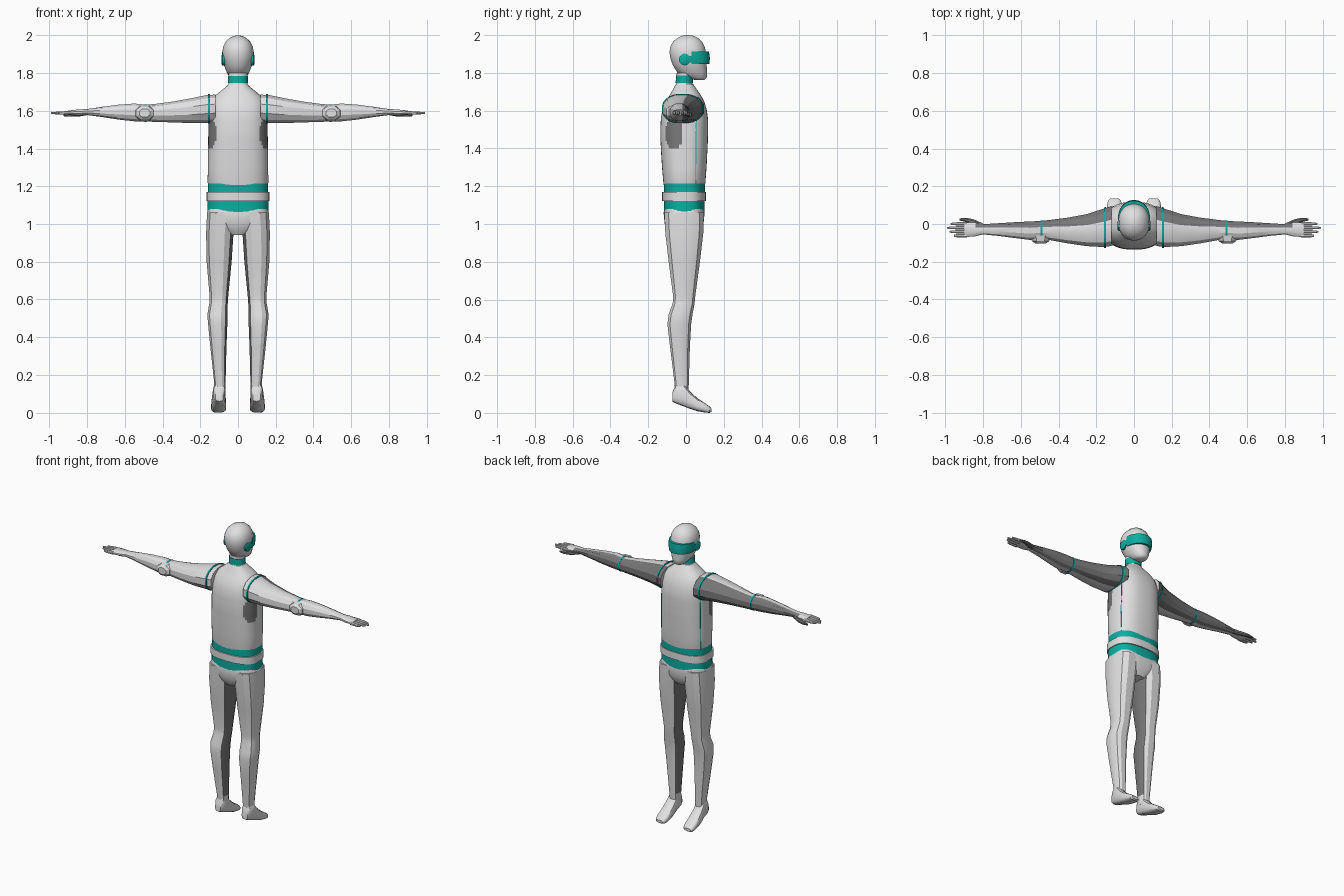
import bpy, bmesh, math


def material(name, rgb):
    m = bpy.data.materials.new(name)
    m.diffuse_color = (*rgb, 1)
    return m


GREY = material("light grey", (0.75, 0.75, 0.75))
TEAL = material("teal", (0.004, 0.42, 0.36))
DARK = material("dark grey", (0.19, 0.19, 0.19))


def finish(name, bm, mats, mirror, angle):
    bmesh.ops.recalc_face_normals(bm, faces=bm.faces[:])
    me = bpy.data.meshes.new(name)
    bm.to_mesh(me)
    bm.free()
    for m in mats:
        me.materials.append(m)
    ob = bpy.data.objects.new(name, me)
    bpy.context.collection.objects.link(ob)
    if mirror:
        ob.modifiers.new("mirror", 'MIRROR').use_mirror_merge = False
    bpy.ops.object.select_all(action='DESELECT')
    ob.select_set(True)
    bpy.context.view_layer.objects.active = ob
    bpy.ops.object.shade_smooth_by_angle(angle=math.radians(angle))
    return ob


def loft(name, axis, sections, n=16, power=2.3, mats=(GREY,), mirror=False,
         angle=35, rule=None, clamp_y=None):
    """Skin rounded sections (position, a_min, a_max, b_min, b_max) along an axis."""
    bm = bmesh.new()
    rings = []
    for p, a0, a1, b0, b1 in sections:
        ring = []
        for i in range(n):
            t = 2 * math.pi * (i + 0.5) / n
            c, s = math.cos(t), math.sin(t)
            a = (a0 + a1) / 2 + (a1 - a0) / 2 * math.copysign(abs(c) ** (2 / power), c)
            b = (b0 + b1) / 2 + (b1 - b0) / 2 * math.copysign(abs(s) ** (2 / power), s)
            co = {'x': (p, a, b), 'y': (a, p, b), 'z': (a, b, p)}[axis]
            if clamp_y is not None:
                co = (co[0], max(co[1], clamp_y), co[2])
            ring.append(bm.verts.new(co))
        rings.append(ring)
    for r0, r1 in zip(rings, rings[1:]):
        for i in range(n):
            j = (i + 1) % n
            f = bm.faces.new((r0[i], r0[j], r1[j], r1[i]))
            if rule:
                t = 2 * math.pi * (i + 1) / n
                f.material_index = rule(f.calc_center_median(), math.cos(t), math.sin(t))
    bm.faces.new(rings[0])
    bm.faces.new(rings[-1])
    return finish(name, bm, mats, mirror, angle)


def sym(rows):
    """Rows of (z, half width, y_min, y_max) as centred sections."""
    return [(z, -h, h, y0, y1) for z, h, y0, y1 in rows]


# Head and neck
loft("head", 'z', sym([
    (1.763, .028, .045, .098), (1.775, .042, .0, .11), (1.80, .059, -.045, .112),
    (1.84, .074, -.07, .11), (1.875, .082, -.083, .112), (1.91, .084, -.088, .106),
    (1.94, .079, -.083, .099), (1.965, .067, -.069, .086), (1.985, .046, -.046, .064),
    (1.996, .024, -.022, .04), (2.0, .006, -.004, .02)]), n=28, power=2.15, angle=50)
loft("neck", 'z', sym([(1.69, .065, -.065, .045), (1.735, .05, -.052, .034),
                       (1.80, .052, -.05, .034)]), n=24, power=2)
loft("neck_band", 'z', sym([(1.747, .053, -.055, .037), (1.785, .053, -.054, .037)]),
     n=24, power=2, mats=(TEAL,))

# Visor with round ear discs and a narrow strap between them
loft("visor", 'z', sym([(1.846, .08, -.08, .124), (1.878, .086, -.09, .127),
                        (1.912, .086, -.09, .122)]),
     n=40, power=2.2, mats=(TEAL,), clamp_y=.03)
loft("visor_strap", 'z', sym([(1.855, .082, -.08, .115), (1.89, .086, -.08, .115)]),
     n=40, power=2.2, mats=(TEAL,), clamp_y=-.005)
loft("ear_disc", 'x', [(.07, -.037, .023, 1.84, 1.902), (.083, -.037, .023, 1.84, 1.902),
                       (.087, -.03, .016, 1.847, 1.895)],
     n=20, power=2, mats=(TEAL,), mirror=True)


# Torso with dark recess patches below the armpits
def armpit(c, u, v):
    e = ((c.y + .065) / .047) ** 2 + ((c.z - 1.48) / .085) ** 2
    return 1 if e < 1 and abs(c.x) > .09 else 0


loft("torso", 'z', sym([
    (1.20, .155, -.117, .10), (1.22, .161, -.12, .103), (1.30, .16, -.127, .109),
    (1.38, .159, -.132, .113), (1.40, .159, -.133, .114), (1.42, .158, -.134, .115),
    (1.44, .158, -.135, .116), (1.46, .158, -.136, .116), (1.48, .157, -.136, .117),
    (1.50, .157, -.136, .117), (1.52, .156, -.135, .117), (1.54, .156, -.134, .117),
    (1.56, .155, -.133, .116), (1.61, .152, -.124, .109), (1.65, .142, -.108, .096),
    (1.68, .122, -.088, .08), (1.705, .092, -.073, .063), (1.73, .06, -.06, .045),
    (1.742, .05, -.053, .037)]), n=64, power=2.5, mats=(GREY, DARK), rule=armpit)
loft("side_seam", 'z', [(1.21, .13, .1475, .046, .052), (1.38, .13, .149, .05, .056),
                        (1.56, .13, .1455, .05, .056)],
     n=4, power=8, mats=(TEAL,), mirror=True)

# Waist bands
for name, z0, z1, h, y0, y1, m in (
        ("upper_waist_band", 1.165, 1.215, .160, -.118, .101, TEAL),
        ("waist_belt", 1.122, 1.170, .167, -.127, .106, GREY),
        ("lower_waist_band", 1.06, 1.124, .162, -.118, .099, TEAL)):
    loft(name, 'z', sym([(z0, h, y0, y1), (z1, h, y0, y1)]), n=40, power=2.6, mats=(m,))


# Hips and legs, dark along the inner thigh and calf
def inner_leg(c, u, v):
    return 1 if u < -.8 and .25 < c.z < 1.0 else 0


loft("hips", 'z', sym([(1.08, .158, -.114, .095), (1.06, .164, -.119, .099),
                       (1.0, .14, -.113, .093), (.965, .09, -.1, .08),
                       (.942, .05, -.085, .065)]), n=32, power=3)
loft("leg", 'z', [
    (1.06, .01, .166, -.118, .098), (.95, .022, .171, -.112, .094),
    (.80, .032, .168, -.094, .076), (.62, .05, .152, -.07, .051),
    (.58, .053, .153, -.072, .047), (.52, .054, .164, -.094, .036),
    (.47, .055, .16, -.1, .029), (.35, .06, .148, -.086, .022),
    (.16, .065, .127, -.062, .016), (.10, .066, .126, -.058, .014)],
    n=12, power=2.6, mirror=True, angle=24, mats=(GREY, DARK), rule=inner_leg)
loft("foot", 'y', [
    (-.072, .078, .12, .06, .11), (-.055, .068, .13, .05, .15), (-.01, .066, .134, .034, .155),
    (.02, .065, .138, .022, .115), (.06, .062, .142, .009, .078), (.10, .062, .143, .002, .052),
    (.125, .07, .138, 0, .034), (.134, .08, .128, .006, .024)],
    n=14, power=3, mirror=True)


# Arms, tapering to the wrist and widening into the palm, dark along the front
def arm_front(c, u, v):
    return 1 if u > .45 and c.x < .84 else 0


loft("arm", 'x', [
    (.12, -.12, .098, 1.535, 1.688), (.165, -.125, .083, 1.532, 1.686),
    (.25, -.12, .055, 1.533, 1.668), (.35, -.105, .036, 1.537, 1.65),
    (.44, -.088, .024, 1.54, 1.638), (.49, -.08, .018, 1.542, 1.634),
    (.55, -.086, .015, 1.543, 1.64), (.63, -.076, .011, 1.552, 1.634),
    (.72, -.064, .005, 1.566, 1.622), (.80, -.056, .0, 1.577, 1.61),
    (.84, -.066, .008, 1.575, 1.608), (.90, -.071, .01, 1.578, 1.602)],
    n=12, power=2.3, mirror=True, angle=24, mats=(GREY, DARK), rule=arm_front)
loft("shoulder_ring", 'x', [(.149, -.127, .091, 1.531, 1.690), (.159, -.128, .088, 1.531, 1.689)],
     n=24, power=2.3, mats=(TEAL,), mirror=True)
loft("elbow_ring", 'x', [(.484, -.083, .021, 1.540, 1.636), (.496, -.083, .020, 1.540, 1.636)],
     n=12, power=2.3, mats=(TEAL,), mirror=True)
loft("elbow_pad", 'y', [(-.103, .465, .525, 1.565, 1.612), (-.09, .445, .545, 1.55, 1.626),
                        (-.06, .435, .555, 1.543, 1.632)],
     n=8, power=2.2, mirror=True, angle=20)

# Fingers and thumb
for i, (y, tip) in enumerate(((-.062, .955), (-.041, .978), (-.02, .99), (.001, .972))):
    loft("finger_%d" % (i + 1), 'x', [
        (.885, y - .0105, y + .0105, 1.579, 1.601), (.94, y - .009, y + .009, 1.579, 1.597),
        (tip, y - .005, y + .005, 1.583, 1.594)], n=8, mirror=True)
loft("thumb", 'x', [(.80, -.03, .004, 1.576, 1.60), (.85, -.005, .026, 1.568, 1.594),
                    (.89, .01, .034, 1.568, 1.588), (.925, .018, .03, 1.571, 1.582)],
     n=8, mirror=True, mats=(DARK,))
